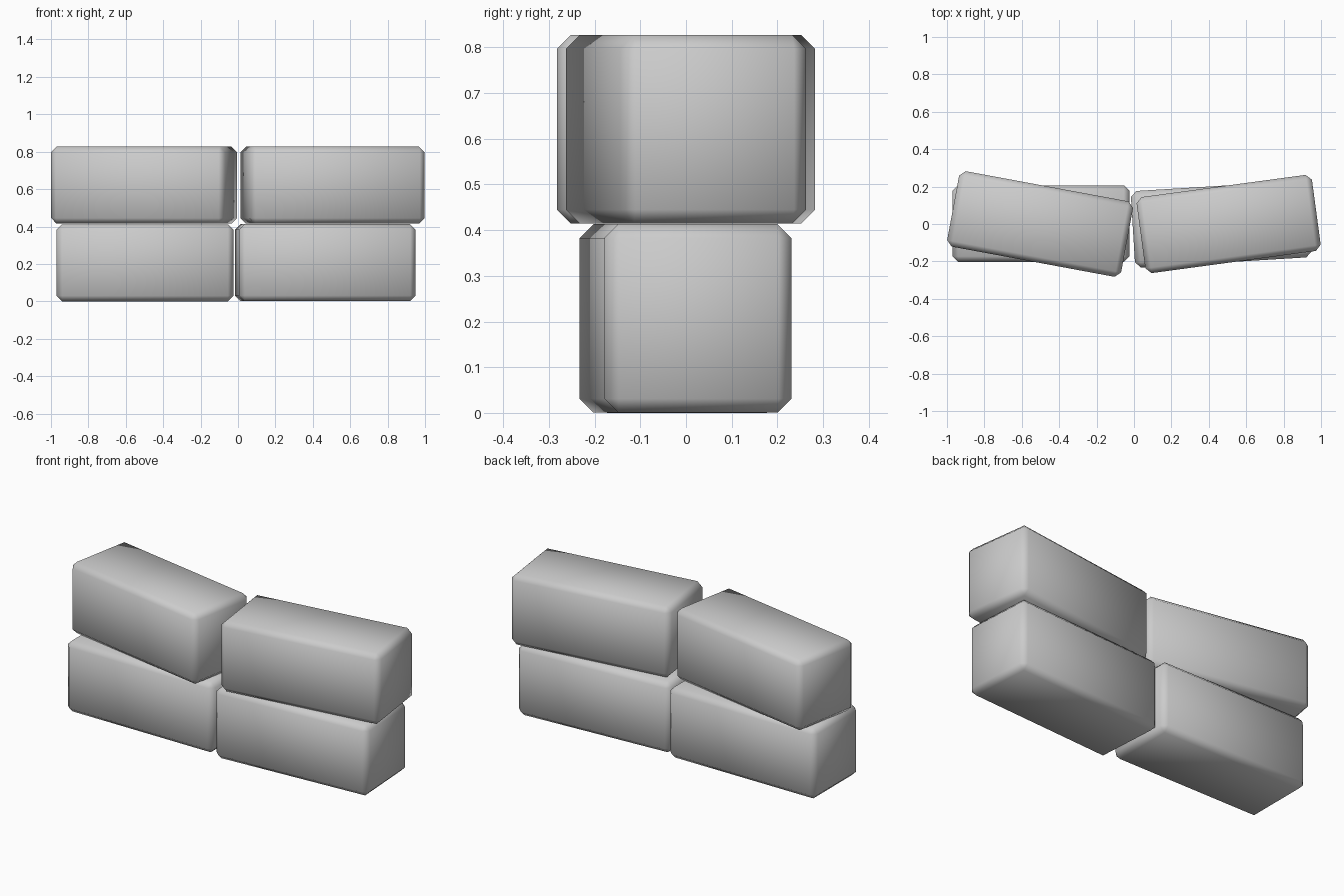
import bpy, math

if "Cube" in bpy.data.objects:
    bpy.data.objects.remove(bpy.data.objects["Cube"])

SIZE = (0.946, 0.41, 0.412)
CHAMFER = 0.03


def brick(name, x, y, z, angle):
    bpy.ops.mesh.primitive_cube_add(size=1, location=(x, y, z))
    ob = bpy.context.object
    ob.name = name
    ob.scale = SIZE
    bpy.ops.object.transform_apply(location=False, rotation=False, scale=True)
    ob.rotation_euler.z = math.radians(angle)
    # single chamfer on every edge, smooth shaded
    mod = ob.modifiers.new("chamfer", 'BEVEL')
    mod.width = CHAMFER
    mod.segments = 1
    mod.limit_method = 'NONE'
    bpy.ops.object.shade_smooth()
    return ob


# lower course
brick("lower_left_brick", -0.497, 0.002, 0.206, 0)
brick("lower_right_brick", 0.4665, -0.001, 0.207, 3.5)
# upper course, turned askew
brick("upper_left_brick", -0.502, 0.0, 0.621, -10.5)
brick("upper_right_brick", 0.506, 0.0, 0.621, 7.7)
